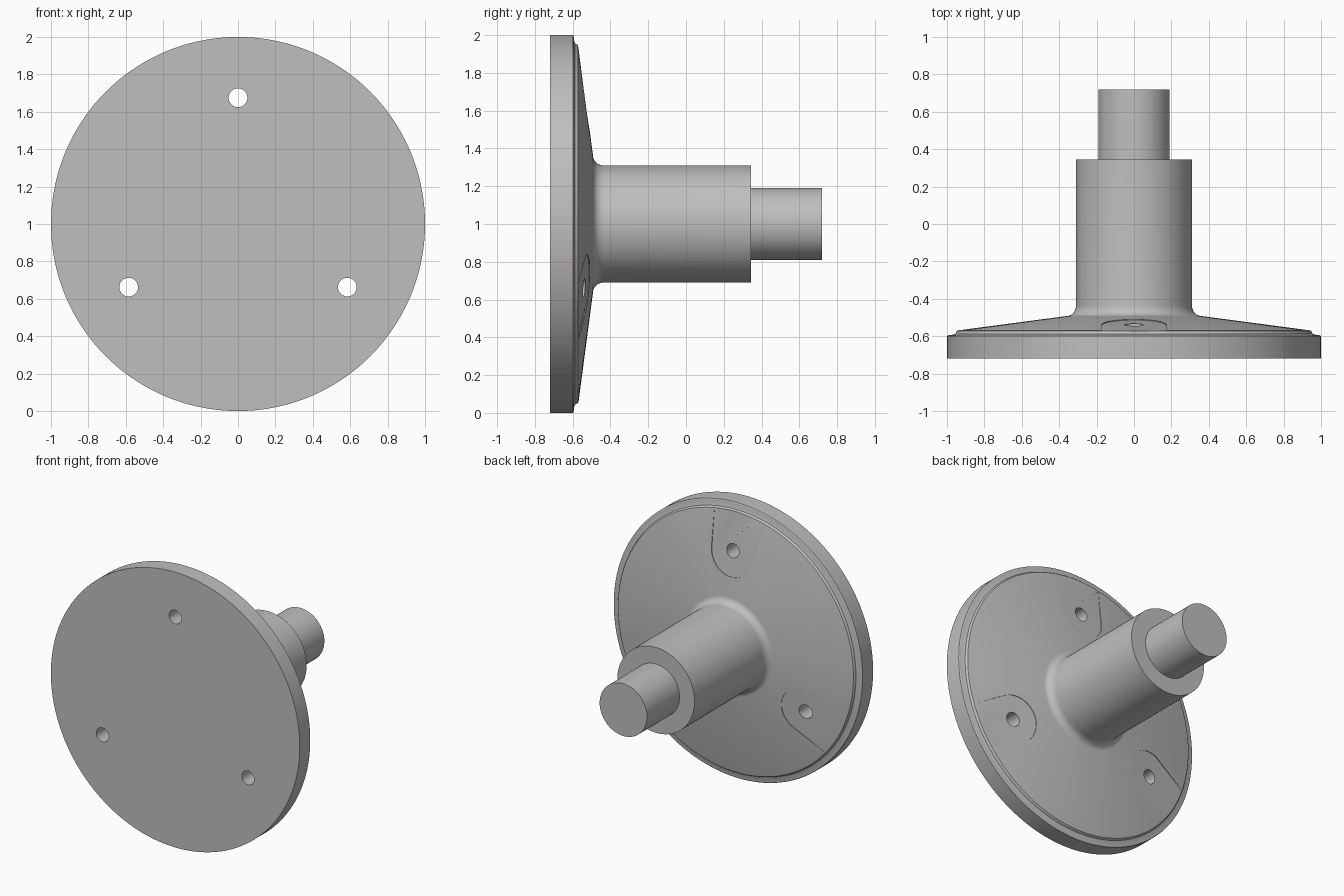
import bpy, bmesh, math
from mathutils import Matrix, Vector

if "Cube" in bpy.data.objects:
    bpy.data.objects.remove(bpy.data.objects["Cube"])

SEG = 144
CENTRE = Matrix.Translation((0, 0, 1))

metal = bpy.data.materials.new("warm grey metal")
metal.diffuse_color = (0.53, 0.52, 0.51, 1)
metal.use_nodes = True
metal.node_tree.nodes["Principled BSDF"].inputs["Base Color"].default_value = metal.diffuse_color


def finish(name, bm):
    bmesh.ops.recalc_face_normals(bm, faces=bm.faces)
    mesh = bpy.data.meshes.new(name)
    bm.to_mesh(mesh)
    bm.free()
    obj = bpy.data.objects.new(name, mesh)
    bpy.context.collection.objects.link(obj)
    mesh.materials.append(metal)
    return obj


def revolve(name, profile):
    """Spin (radius, y) points round the y axis; both ends are capped."""
    bm = bmesh.new()
    rings = []
    for r, y in profile:
        rings.append([bm.verts.new((r * math.sin(2 * math.pi * i / SEG), y,
                                    r * math.cos(2 * math.pi * i / SEG))) for i in range(SEG)])
    for a, b in zip(rings, rings[1:]):
        for i in range(SEG):
            j = (i + 1) % SEG
            bm.faces.new((a[i], a[j], b[j], b[i]))
    bm.faces.new(rings[0])
    bm.faces.new(rings[-1])
    bm.transform(CENTRE)
    return finish(name, bm)


def prism(name, outline, low, high, angle):
    """Extrude an (x, z) outline along y between two height functions of z."""
    bm = bmesh.new()
    a = [bm.verts.new((x, low(z), z)) for x, z in outline]
    b = [bm.verts.new((x, high(z), z)) for x, z in outline]
    bm.faces.new(a)
    bm.faces.new(b)
    for i in range(len(a)):
        j = (i + 1) % len(a)
        bm.faces.new((a[i], a[j], b[j], b[i]))
    bm.transform(CENTRE @ Matrix.Rotation(angle, 4, 'Y'))
    return finish(name, bm)


# Flange, hub and stub shaft as one turned profile
fillet = [(0.36 - 0.05 * math.sin(t), -0.435 - 0.057 * math.cos(t))
          for t in [k * math.pi / 16 for k in range(9)]]
plate_edge = [(0.965, -0.591), (0.955, -0.587), (0.951, -0.577), (0.946, -0.571), (0.935, -0.568)]
profile = ([(1.0, -0.72), (1.0, -0.599), (0.994, -0.595)] + plate_edge + fillet
           + [(0.31, 0.345), (0.19, 0.345), (0.19, 0.72)])
flange = revolve("flange_and_shaft", profile)

# Three round-ended pockets with sloping floors, each with a bolt hole
R, HOLE, W = 0.675, 0.05, 0.17
slot = [(W, 1.1), (-W, 1.1)] + [
    (-W * math.cos(t), R - 0.01 - W * math.sin(t)) for t in [k * math.pi / 24 for k in range(25)]]
hole = [(HOLE * math.cos(t), R + HOLE * math.sin(t))
        for t in [k * math.pi / 20 for k in range(40)]]
cutters = []
for k in range(3):
    ang = k * 2 * math.pi / 3
    cutters.append(prism("pocket_cutter", slot,
                         lambda z: -0.514 - 0.161 * (min(z, 0.96) - 0.495), lambda z: -0.3, ang))
    cutters.append(prism("hole_cutter", hole, lambda z: -0.9, lambda z: -0.2, ang))

# The pocket floor stays above the rim, so its outer end is trimmed level at 0.96
for cutter in cutters:
    mod = flange.modifiers.new("cut", 'BOOLEAN')
    mod.operation = 'DIFFERENCE'
    mod.solver = 'EXACT'
    mod.object = cutter

bpy.context.view_layer.objects.active = flange
flange.select_set(True)
for mod in list(flange.modifiers):
    bpy.ops.object.modifier_apply(modifier=mod.name)
for cutter in cutters:
    bpy.data.objects.remove(cutter, do_unlink=True)
bpy.ops.object.shade_smooth_by_angle(angle=math.radians(25))
